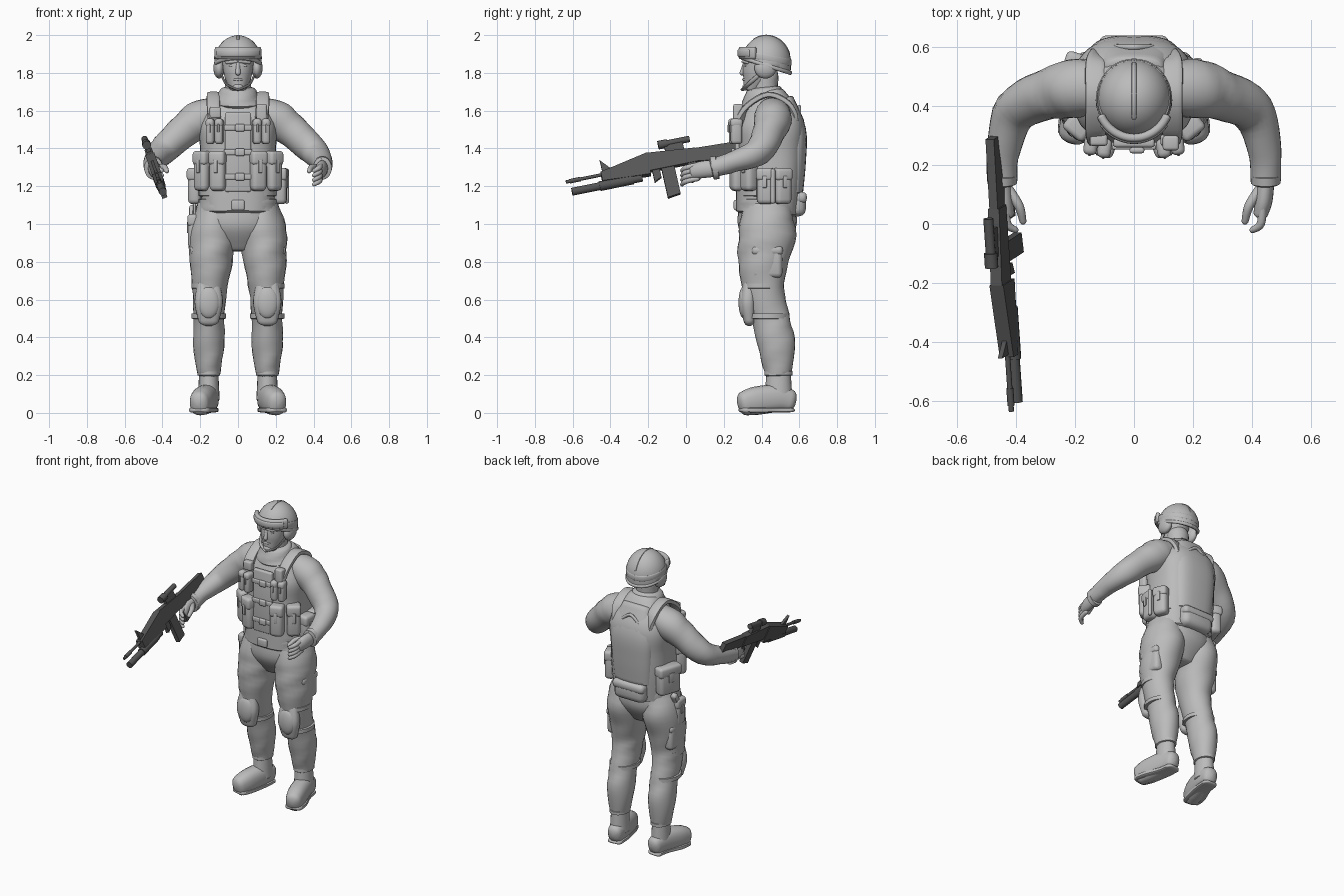
import bpy, bmesh
from math import sin, cos, pi, radians
from mathutils import Vector, Matrix

cube = bpy.data.objects.get("Cube")
if cube:
    bpy.data.objects.remove(cube, do_unlink=True)


def material(name, value):
    m = bpy.data.materials.new(name)
    m.use_nodes = True
    m.diffuse_color = (value, value, value, 1)
    m.node_tree.nodes["Principled BSDF"].inputs["Base Color"].default_value = m.diffuse_color
    return m


GREY = material("light grey", .5)
DARK = material("dark gunmetal", .095)
SIDES = (("left", 1), ("right", -1))
# The rifle is built level along y, then tilted and rolled into the hand
RIFLE = Matrix.Translation((-.46, 0, 1.35)) @ Matrix.Rotation(radians(-19), 4, "Y") @ Matrix.Rotation(radians(12), 4, "X")


def finish(name, bm, mat=GREY):
    bmesh.ops.recalc_face_normals(bm, faces=bm.faces[:])
    mesh = bpy.data.meshes.new(name)
    bm.to_mesh(mesh)
    bm.free()
    for polygon in mesh.polygons:
        polygon.use_smooth = True
    mesh.set_sharp_from_angle(angle=radians(45))
    mesh.materials.append(mat)
    if mat == DARK:
        mesh.transform(RIFLE)
    ob = bpy.data.objects.new(name, mesh)
    bpy.context.scene.collection.objects.link(ob)
    return ob


def spline(points, steps=5):
    """Smooth path through points of (x, y, z, radius)."""
    padded = [points[0], *points, points[-1]]
    path = []
    for a, b, c, d in zip(padded, padded[1:], padded[2:], padded[3:]):
        for i in range(steps):
            t = i / steps
            path.append([q + t / 2 * (r - p + t * (2 * p - 5 * q + 4 * r - s + t * (3 * (q - r) + s - p)))
                         for p, q, r, s in zip(a, b, c, d)])
    return path + [points[-1]]


def tube(name, points, s=1, flat=1, ref="Z", sides=20, square=2, dome=1, fold=0, mat=GREY):
    """Loft superellipse rings along a path; s mirrors it, flat scales the second radius."""
    path = spline([(s * x, *rest) for x, *rest in points])
    axis = Vector([float(ref == k) for k in "XYZ"])
    last = len(path) - 1
    rings = []
    for i, (*co, r) in enumerate(path):
        along = (Vector(path[min(i + 1, last)][:3]) - Vector(path[max(i - 1, 0)][:3])).normalized()
        end = (i == last) - (i == 0)
        cap = [(Vector(co) + along * (end * sin(k) * r * min(flat, 1) * dome), along, r * cos(k))
               for k in (0, .4, .8, 1.2, 1.5)[:5 if end and dome else 1]]
        rings += cap[::-1] if end < 0 else cap
    bm = bmesh.new()
    loops = []
    for j, (co, along, r) in enumerate(rings):
        across = along.cross(axis).normalized()
        up = across.cross(along) * flat
        loop = []
        for i in range(sides):
            w = 2 * pi * i / sides
            crease = 1 + fold * (sin(j + 3 * sin(w + j / 3)) + sin(3 * w + j) / 2)
            u, v = [abs(k) ** (2 / square) * (1 if k > 0 else -1) * r * crease for k in (cos(w), sin(w))]
            loop.append(bm.verts.new(co + across * u + up * v))
        loops.append(loop)
    for low, high in zip(loops, loops[1:]):
        for i in range(sides):
            k = i - 1
            bm.faces.new((low[k], low[i], high[i], high[k]))
    bm.faces.new(loops[0])
    bm.faces.new(loops[-1])
    return finish(name, bm, mat)


def stack(name, bottom, top, rings, x=0, bend=0, **options):
    """Upright loft with evenly spaced rings of (y, radius)."""
    points = []
    for i, (y, r) in enumerate(rings):
        t = i / (len(rings) - 1)
        points.append((x + bend * t ** 3, y, bottom + (top - bottom) * t, r))
    return tube(name, points, ref="Y", **options)


def blob(name, loc, size):
    bm = bmesh.new()
    bmesh.ops.create_uvsphere(bm, u_segments=24, v_segments=14, radius=1)
    bm.transform(Matrix.Translation(loc) @ Matrix.Diagonal((*size, 1)))
    return finish(name, bm)


def box(name, loc, size, turn=0, bevel=.01):
    bm = bmesh.new()
    bmesh.ops.create_cube(bm, size=1)
    bm.transform(Matrix.Diagonal((*size, 1)))
    bmesh.ops.bevel(bm, geom=bm.edges[:], offset=min(bevel, min(size) * .4), segments=3, profile=.5, affect="EDGES")
    bm.transform(Matrix.Translation(loc) @ Matrix.Rotation(radians(turn), 4, "Z"))
    return finish(name, bm)


def pouch(name, loc, size, turn=0):
    """Bulging pocket with a flap and a closing tab."""
    width, depth, height = size
    loc = Vector(loc)
    front = Matrix.Rotation(radians(turn), 3, "Z") @ Vector((0, -depth * .52, 0))
    up = Vector((0, 0, height))
    box(name, loc, size, turn, .025)
    box(name + "_flap", loc + up * .33, (width * 1.06, depth * 1.1, height * .36), turn, .018)
    box(name + "_tab", loc + up * .12 + front, (width / 4, .01, height / 3), turn)


def around_vest(angle, z):
    """Place on the vest surface; zero degrees is the front."""
    a = radians(angle)
    return .225 * sin(a), .44 - .19 * cos(a), z


def around_helmet(name, z, tilt, radius, flat, grow=1, span=pi, square=3):
    """Band round the helmet, raised at the front by tilt."""
    angles = [span * k / 8 for k in range(-8, 9)]
    tube(name, [(.12 * grow * sin(a), .425 - .128 * grow * cos(a), z + tilt * cos(a), radius) for a in angles],
         flat=flat, sides=14, square=square, dome=.5)


def plate(name, start, end, start_heights, end_heights, thickness):
    """Four-sided rifle part seen from the side, as a slab across x."""
    corners = [(start, z) for z in start_heights] + [(end, z) for z in reversed(end_heights)]
    bm = bmesh.new()
    face = bm.faces.new([bm.verts.new((-thickness / 2, y, z)) for y, z in corners])
    extruded = bmesh.ops.extrude_face_region(bm, geom=[face])["geom"]
    bmesh.ops.translate(bm, vec=(thickness, 0, 0), verts=[v for v in extruded if isinstance(v, bmesh.types.BMVert)])
    finish(name, bm, DARK)


# Head, face and neck
stack("head", 1.71, 1.88, [(.345, .04), (.37, .067), (.385, .08), (.4, .086)], flat=1.08, sides=24, dome=.3)
stack("nose", 1.8, 1.85, [(.298, .014), (.311, .01)], sides=12)
tube("mouth", [(-.025, .314, 1.765, .005), (0, .304, 1.765, .007), (.025, .314, 1.765, .005)], sides=10)
blob("chin", (0, .318, 1.725), (.028, .02, .018))
stack("neck", 1.6, 1.78, [(.44, .1), (.42, .07), (.42, .07)])
stack("collar", 1.64, 1.71, [(.42, .13), (.41, .095)], sides=24, dome=.2, fold=.02)
for side, s in SIDES:
    tube(side + "_brow", [(.01, .302, 1.86, .008), (.06, .325, 1.855, .008)], s, sides=10)
    blob(side + "_eye", (.034 * s, .316, 1.838), (.014, .008, .007))
    blob(side + "_ear_cover", (.1 * s, .42, 1.825), (.03, .058, .055))
    tube(side + "_chin_strap", [(.09, .4, 1.8, .006), (.062, .33, 1.74, .006), (0, .3, 1.71, .006)], s, 2, "Y", 10)

# Helmet: dome cut by a tilted plane, higher at the brow
bm = bmesh.new()
bmesh.ops.create_uvsphere(bm, u_segments=32, v_segments=20, radius=1)
for v in bm.verts:
    if v.co.z < 0:
        v.co.z *= 2
bm.transform(Matrix.Translation((0, .425, 1.855)) @ Matrix.Diagonal((.12, .125, .138, 1)))
bmesh.ops.bisect_plane(bm, geom=bm.verts[:] + bm.edges[:] + bm.faces[:], plane_co=(0, .425, 1.835),
                       plane_no=(0, .35, 1), clear_inner=True)
shell = finish("helmet", bm).modifiers.new("shell", "SOLIDIFY")
shell.thickness, shell.offset = .012, 0
around_helmet("helmet_rim", 1.84, .04, .009, 1.2, square=2)
around_helmet("goggle_strap", 1.88, .025, .006, 3)
around_helmet("goggle_frame", 1.905, 0, .015, 2.2, 1.04, 1.1)
around_helmet("goggle_lens", 1.905, 0, .01, 2, 1.12, .9)
ridge_angles = [radians(k * 10) for k in range(2, 13)]
tube("helmet_ridge", [(0, .425 + .125 * cos(a), 1.857 + .137 * sin(a), .008) for a in ridge_angles], ref="X", sides=10, square=4)

# Torso, vest and belt
stack("torso", 1.06, 1.7, [(.43, .19), (.44, .2), (.45, .2), (.45, .2), (.43, .1)], flat=.87, sides=32, square=2.7, dome=.15)
stack("back_panel", 1.17, 1.66, [(.55, .14), (.56, .15), (.56, .15), (.52, .1)], flat=.5, sides=28, square=2.7, dome=.25)
tube("back_handle", [(-.06, .6, 1.58, .01), (0, .6, 1.62, .01), (.06, .6, 1.58, .01)], sides=10)
stack("vest_hem", 1.15, 1.19, [(.435, .21), (.435, .21)], flat=.8, sides=32, square=2.5, dome=.08)
stack("belt", 1.07, 1.13, [(.43, .21), (.43, .21)], flat=.78, sides=32, square=2.4, dome=.08, fold=.006)
box("belt_buckle", (0, .265, 1.1), (.07, .025, .055))
box("front_panel", (0, .275, 1.38), (.14, .03, .42))
for i in range(3):
    z = 1.51 - .13 * i
    box(f"front_strap_{i}", (0, .26, z), (.15, .016, .03))
    box(f"front_buckle_{i}", (.01, .25, z), (.05, .02, .04))
box("butt_pack", (0, .585, 1.105), (.23, .1, .13), 0, .04)
box("butt_pack_flap", (0, .59, 1.14), (.235, .1, .06), 0, .03)

# Pouches worn on the vest
for side, s in SIDES:
    tube(side + "_shoulder_strap", [(.12, .285, 1.5, .035), (.13, .31, 1.61, .035), (.13, .43, 1.685, .035),
                                    (.13, .54, 1.64, .035), (.12, .57, 1.55, .035)], s, .45, sides=14, square=4)
    for i, part in enumerate(("front", "corner")):
        angle = 28 * (i + 1) * s
        pouch(f"{side}_{part}_magazine_pouch", around_vest(angle, 1.28), (.085, .075, .21), angle * .7)
        pouch(f"{side}_{part}_chest_pouch", ((.1 + .047 * i) * s, .257 + .01 * i, 1.49), (.044, .06, .135), 8 * s)
    box(side + "_chest_clip", (.12 * s, .285, 1.59), (.06, .04, .06))
box("radio", (.125, .275, 1.58), (.055, .05, .11))
for part, angle, width in (("left_front", 84, .09), ("left_back", 112, .09), ("right", -108, .16)):
    pouch(part + "_hip_pouch", around_vest(angle, 1.2), (width, .07, .19), angle)
stack("flashlight", 1.12, 1.28, [(.46, .013), (.46, .013)], x=.258, sides=12)

# Arms and hands
for side, s in SIDES:
    tube(side + "_sleeve", [(.11, .46, 1.59, .085), (.2, .46, 1.555, .1), (.29, .44, 1.49, .087), (.4, .385, 1.385, .075),
                            (.443, .25, 1.33, .056), (.447, .14, 1.296, .051)], s, sides=24, dome=.15, fold=.02)
    tube(side + "_cuff", [(.447, .165, 1.3, .05), (.447, .138, 1.295, .049)], s, 1.25, dome=.1)
    tube(side + "_palm", [(.447, .15, 1.295, .03), (.44, .08, 1.287, .03), (.43, .035, 1.277, .025)], s, 1.5, dome=.6)
    for i in range(4):
        z = 1.312 - .024 * i
        tube(f"{side}_finger_{i}", [(.437, .06, z, .014), (.43, 0, z - .014, .014), (.403, -.02, z - .03, .011)], s, sides=10)
    tube(side + "_thumb", [(.425, .115, 1.3, .018), (.39, .06, 1.3, .016), (.377, .01, 1.28, .012)], s, sides=12)

# Trousers, knee pads and boots
stack("pelvis", .87, 1.09, [(.43, .11), (.43, .2), (.43, .2)], flat=.76, sides=28, square=2.2, dome=.2)
for side, s in SIDES:
    x = .155 * s
    stack(side + "_trouser_leg", .2, 1.1, [(.49, .058), (.48, .082), (.45, .082), (.41, .092), (.41, .112), (.43, .126), (.43, .1)],
          x, -.04 * s, flat=1.2, sides=24, dome=.15, fold=.025)
    stack(side + "_trouser_cuff", .2, .22, [(.49, .06), (.49, .06)], x, flat=1.25, sides=24, dome=.1)
    stack(side + "_knee_pad", .49, .68, [(.335, .055), (.328, .075), (.335, .06)], x, flat=.55, sides=24, square=2.6)
    blob(side + "_knee_cap", (x, .306, .585), (.058, .028, .085))
    for place, y, z in (("upper", .405, .66), ("lower", .437, .5)):
        stack(f"{side}_{place}_knee_strap", z, z + .025, [(y, .092), (y, .092)], x, flat=1.18, sides=24, dome=.05)
    box(side + "_cargo_pocket", (.213 * s, .43, .8), (.07, .16, .17), 0, .025)
    box(side + "_cargo_flap", (.215 * s, .43, .86), (.075, .165, .05), 0, .02)
    stack(side + "_boot_shaft", .07, .23, [(.49, .058), (.49, .05)], x, flat=1.27, dome=.2)
    tube(side + "_boot_foot", [(.15, .55, .065, .048), (.16, .48, .077, .058), (.187, .37, .064, .06), (.205, .31, .05, .052)],
         s, flat=1.25, square=2.4, dome=.7)
    tube(side + "_boot_sole", [(.15, .55, .015, .048), (.16, .47, .015, .052), (.19, .37, .015, .061), (.205, .31, .015, .055)],
         s, flat=.25, square=5, dome=2.2)

# Thigh holster
pouch("holster", (-.235, .42, .96), (.09, .06, .18), -90)
stack("holster_strap", 1, 1.1, [(.42, .01), (.42, .01)], x=-.23, flat=2.5, sides=10, square=4)
stack("pistol_grip", 1.02, 1.08, [(.44, .02), (.47, .02)], x=-.24, sides=10, square=4)

# Rifle with an under-barrel launcher
plate("receiver", -.2, .06, (-.035, .065), (-.035, .04), .04)
plate("handguard", -.46, -.2, (-.04, .01), (-.055, .065), .05)
plate("magazine", -.14, -.07, (-.2, 0), (-.19, 0), .028)
plate("rear_grip", 0, .05, (-.14, 0), (-.13, 0), .03)
plate("trigger_guard", -.19, -.15, (-.1, 0), (-.08, 0), .024)
plate("stock", .05, .3, (-.03, .04), (-.08, .03), .03)
plate("front_sight", -.45, -.4, (0, .08), (0, .02), .016)
plate("scope_mount", -.1, 0, (.04, .1), (.03, .1), .024)
for name, start, end, height, radius in (("barrel", -.65, -.2, 0, .009), ("launcher", -.63, -.25, -.06, .021),
                                         ("launcher_sleeve", -.48, -.3, -.06, .026), ("muzzle", -.63, -.57, 0, .012),
                                         ("scope", -.13, .04, .1, .017), ("scope_front", -.13, -.08, .1, .023)):
    tube(name, [(0, start, height, radius), (0, end, height, radius)], sides=14, dome=0, mat=DARK)
